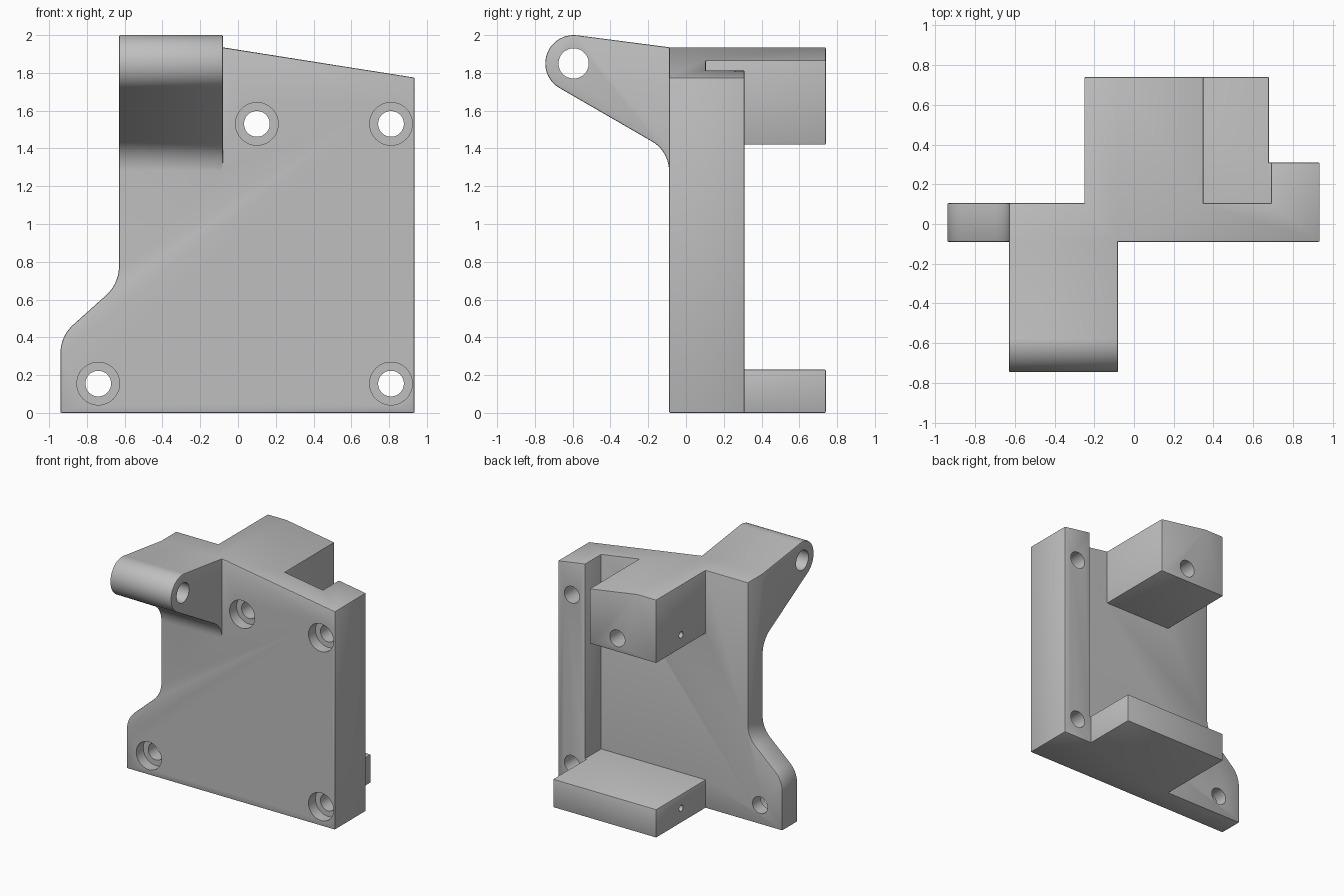
import bpy, bmesh
from math import radians, cos, sin, tan, pi
from mathutils import Vector, Matrix

cube = bpy.data.objects.get("Cube")
if cube:
    bpy.data.objects.remove(cube, do_unlink=True)

grey = bpy.data.materials.new("machined grey")
grey.use_nodes = True
grey.diffuse_color = (0.52, 0.52, 0.52, 1)
grey.node_tree.nodes["Principled BSDF"].inputs["Base Color"].default_value = grey.diffuse_color


def make_object(name, bm):
    bmesh.ops.recalc_face_normals(bm, faces=bm.faces)
    mesh = bpy.data.meshes.new(name)
    bm.to_mesh(mesh)
    bm.free()
    mesh.materials.append(grey)
    obj = bpy.data.objects.new(name, mesh)
    bpy.context.collection.objects.link(obj)
    return obj


def prism(name, profile, axis, lo, hi):
    """Extrude a 2D profile along one axis; the profile uses the other two in order."""
    def place(p, d):
        c = list(p)
        c.insert("xyz".index(axis), d)
        return c
    bm = bmesh.new()
    face = bm.faces.new([bm.verts.new(place(p, lo)) for p in profile])
    top = bmesh.ops.extrude_face_region(bm, geom=[face])["geom"]
    move = Vector(place((0, 0), hi - lo))
    bmesh.ops.translate(bm, vec=move, verts=[v for v in top if isinstance(v, bmesh.types.BMVert)])
    return make_object(name, bm)


def rod(axis, centre, radius, lo, hi):
    """Cylinder cutter along x or y."""
    bm = bmesh.new()
    turn = Matrix.Rotation(pi / 2, 4, "Y" if axis == "x" else "X")
    mid = list(centre)
    mid.insert("xyz".index(axis), (lo + hi) / 2)
    bmesh.ops.create_cone(bm, cap_ends=True, segments=48, radius1=radius, radius2=radius,
                          depth=hi - lo, matrix=Matrix.Translation(mid) @ turn)
    return make_object("hole_cutter", bm)


def apply(obj, mod):
    bpy.context.view_layer.objects.active = obj
    bpy.ops.object.modifier_apply(modifier=mod.name)


def combine(obj, other, operation):
    mod = obj.modifiers.new("join", "BOOLEAN")
    mod.operation, mod.solver, mod.object = operation, "EXACT", other
    apply(obj, mod)
    bpy.data.objects.remove(other, do_unlink=True)


def arc(centre, radius, start, end, steps):
    angles = [radians(start + (end - start) * i / steps) for i in range(steps + 1)]
    return [(centre[0] + radius * cos(a), centre[1] + radius * sin(a)) for a in angles]


def fillet(before, corner, after, radius, steps=10):
    """Round a profile corner with a tangent arc."""
    c = Vector(corner)
    u, v = (Vector(before) - c).normalized(), (Vector(after) - c).normalized()
    half = u.angle(v) / 2
    start, end = c + u * radius / tan(half), c + v * radius / tan(half)
    centre = c + (u + v).normalized() * radius / sin(half)
    a, b = start - centre, end - centre
    sweep = pi - 2 * half
    return [tuple(centre + (a * sin((1 - t) * sweep) + b * sin(t * sweep)) / sin(sweep))
            for t in (i / steps for i in range(steps + 1))]


# Main plate with the flared foot on its right side
foot, neck = (-0.94, 0.406), (-0.63, 0.684)
bracket = prism("mounting_bracket",
                [(-0.94, 0), (0.935, 0), (0.935, 2.1), (-0.63, 2.1)]
                + fillet((-0.63, 2), neck, foot, 0.21)
                + fillet(neck, foot, (-0.94, 0), 0.2), "y", -0.09, 0.105)

# Rear rib, lower shelf and upper block
combine(bracket, prism("rear_rib", [(0.69, 0), (0.935, 0), (0.935, 0.31), (0.69, 0.31)],
                       "z", 0, 2.1), "UNION")
combine(bracket, prism("lower_shelf", [(-0.25, 0), (0.8, 0), (0.8, 0.31), (0.68, 0.31),
                                       (0.68, 0.74), (-0.25, 0.74)], "z", 0, 0.23), "UNION")
combine(bracket, prism("upper_block", [(-0.25, 0), (0.35, 0), (0.35, 0.74), (-0.25, 0.74)],
                       "z", 1.42, 2.1), "UNION")

# Trim everything to the flat and sloping top
combine(bracket, prism("top_cutter", [(-1.2, 1.935), (-0.08, 1.935), (1.1, 1.749),
                                      (1.1, 2.4), (-1.2, 2.4)], "y", -1, 1), "DIFFERENCE")

# Hinge arm reaching forward
pin = (-0.595, 1.85)
arm = (arc(pin, 0.15, 82.5, 240, 26)
       + fillet((-0.67, 1.72), (-0.09, 1.385), (-0.09, 1), 0.18)
       + [(0, 1.28), (0, 1.9), (-0.09, 1.935)])
combine(bracket, prism("hinge_arm", arm, "x", -0.63, -0.08), "UNION")

# Clean coplanar seams and mark the outer sharp edges
bm = bmesh.new()
bm.from_mesh(bracket.data)
bmesh.ops.remove_doubles(bm, verts=bm.verts, dist=0.0001)
bmesh.ops.dissolve_limit(bm, angle_limit=radians(0.5), verts=bm.verts, edges=bm.edges)
weight = bm.edges.layers.float.new("bevel_weight_edge")
for e in bm.edges:
    if len(e.link_faces) == 2 and e.is_convex and e.calc_face_angle(0) > radians(30):
        e[weight] = 1
bm.to_mesh(bracket.data)
bm.free()

# Fine edge break
size = bracket.dimensions.copy()
mod = bracket.modifiers.new("edge_break", "BEVEL")
mod.limit_method, mod.width, mod.segments = "WEIGHT", 0.007, 2
mod.use_clamp_overlap = False
backup = bracket.data.copy()
apply(bracket, mod)
bpy.context.view_layer.update()
if max(bracket.dimensions - size) > 0.002:
    bracket.data = backup

# Counterbored screw holes through the plate
for centre in [(0.1, 1.53), (0.81, 1.53), (-0.74, 0.155), (0.81, 0.155)]:
    combine(bracket, rod("y", centre, 0.068, -1, 1), "DIFFERENCE")
    combine(bracket, rod("y", centre, 0.113, -0.3, 0), "DIFFERENCE")

# Hinge pin hole and small blind side holes
combine(bracket, rod("x", pin, 0.08, -1, 0.2), "DIFFERENCE")
for z in (1.53, 0.12):
    combine(bracket, rod("x", (0.42, z), 0.025, -0.5, 0), "DIFFERENCE")

bpy.ops.object.select_all(action="DESELECT")
bracket.select_set(True)
bpy.context.view_layer.objects.active = bracket
bpy.ops.object.shade_smooth_by_angle(angle=radians(30))
